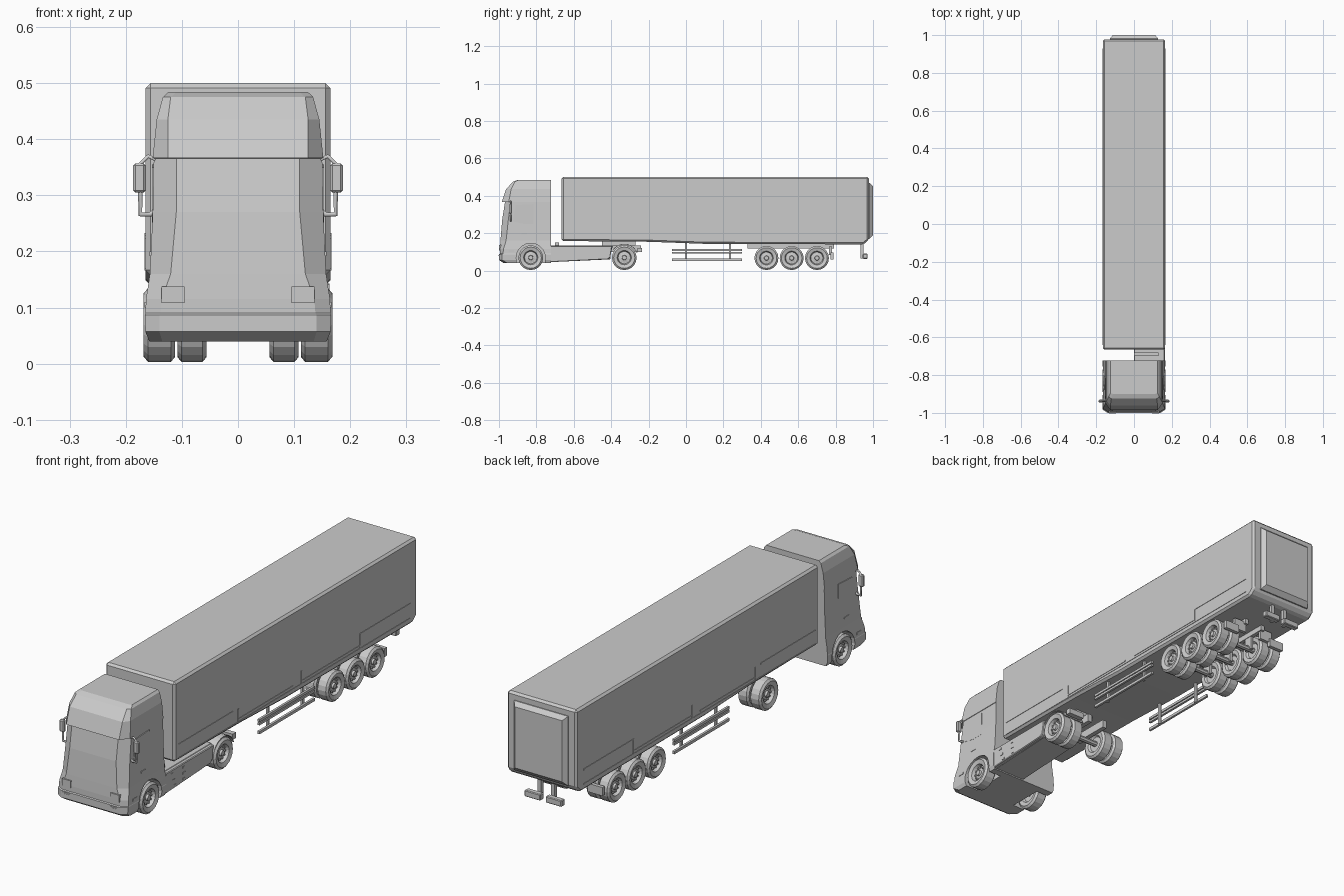
import bpy, bmesh, math
from mathutils import Matrix, Vector

if "Cube" in bpy.data.objects:
    bpy.data.objects.remove(bpy.data.objects["Cube"])


def finish(name, bm, mirror=False, bevel=0.0):
    bmesh.ops.recalc_face_normals(bm, faces=bm.faces)
    mesh = bpy.data.meshes.new(name)
    bm.to_mesh(mesh)
    bm.free()
    ob = bpy.data.objects.new(name, mesh)
    bpy.context.collection.objects.link(ob)
    if bevel:
        m = ob.modifiers.new("bevel", 'BEVEL')
        m.width, m.segments, m.limit_method = bevel, 1, 'ANGLE'
    if mirror:
        ob.modifiers.new("mirror", 'MIRROR')
    return ob


def add_box(bm, x, y, z):
    size = Vector((x[1] - x[0], y[1] - y[0], z[1] - z[0]))
    mid = Vector((sum(x) / 2, sum(y) / 2, sum(z) / 2))
    bmesh.ops.create_cube(bm, size=1, matrix=Matrix.Translation(mid) @ Matrix.Diagonal(size).to_4x4())


def box(name, x, y, z, mirror=False, bevel=0.0):
    bm = bmesh.new()
    add_box(bm, x, y, z)
    return finish(name, bm, mirror, bevel)


def extrude_profile(name, pts, x0, x1, mirror=False, bevel=0.0):
    """Side profile of (y, z) points extruded along x."""
    bm = bmesh.new()
    face = bm.faces.new([bm.verts.new((x0, y, z)) for y, z in pts])
    new = bmesh.ops.extrude_face_region(bm, geom=[face])['geom']
    bmesh.ops.translate(bm, vec=(x1 - x0, 0, 0), verts=[v for v in new if isinstance(v, bmesh.types.BMVert)])
    return finish(name, bm, mirror, bevel)


def loft(name, rings, mirror=False):
    bm = bmesh.new()
    loops = [[bm.verts.new(p) for p in ring] for ring in rings]
    n = len(loops[0])
    for a, b in zip(loops, loops[1:]):
        for i in range(n):
            bm.faces.new((a[i], a[(i + 1) % n], b[(i + 1) % n], b[i]))
    bm.faces.new(loops[0])
    bm.faces.new(loops[-1])
    return finish(name, bm, mirror)


def cyl(bm, r, x0, x1, y, z, sides):
    mat = Matrix.Translation(((x0 + x1) / 2, y, z)) @ Matrix.Rotation(math.pi / 2, 4, 'Y')
    bmesh.ops.create_cone(bm, cap_ends=True, segments=sides, radius1=r, radius2=r, depth=x1 - x0, matrix=mat)


def tube(name, pts, r):
    cu = bpy.data.curves.new(name, 'CURVE')
    cu.dimensions, cu.bevel_depth, cu.bevel_resolution, cu.use_fill_caps = '3D', r, 1, True
    sp = cu.splines.new('POLY')
    sp.points.add(len(pts) - 1)
    for p, c in zip(sp.points, pts):
        p.co = (*c, 1)
    ob = bpy.data.objects.new(name, cu)
    bpy.context.collection.objects.link(ob)
    ob.modifiers.new("mirror", 'MIRROR')


def wheel(name, y, r, x_in, x_out, dished=True):
    """Lathed tyre and rim, mirrored to both sides."""
    w, z = x_out - x_in, r + 0.003
    face = [(0, .86), (.17, .86), (.2, .7), (.5, .62), (.58, .9)] if dished else [(0, .5), (.55, .5), (.58, .9)]
    prof = face + [(.66, .93), (.86, 1), (1, .86), (1, .14), (.86, 0), (.6, .04), (.5, .2), (0, .2)]
    bm = bmesh.new()
    vs = [bm.verts.new((x_in + t * w, y, z + k * r)) for k, t in prof]
    edges = [bm.edges.new(e) for e in zip(vs, vs[1:])]
    bmesh.ops.spin(bm, geom=vs + edges, cent=(0, y, z), axis=(1, 0, 0), angle=2 * math.pi, steps=20)
    bmesh.ops.remove_doubles(bm, verts=bm.verts, dist=1e-5)
    if dished:
        for i in range(10):
            a = i * math.pi / 5
            cyl(bm, .004, x_in + .6 * w, x_in + .74 * w, y + .4 * r * math.cos(a), z + .4 * r * math.sin(a), 6)
    finish(name, bm, True)


# Trailer body and rear door
extrude_profile("trailer_body", [(-.665, .158), (-.2, .154), (.1, .143), (.95, .14), (.978, .165),
                                 (.978, .5), (-.665, .5)], -.165, .165, bevel=.009)
loft("rear_door", [[(-a, y, lo), (a, y, lo), (a, y, hi), (-a, y, hi)]
                   for a, y, lo, hi in ((.128, .975, .17, .468), (.128, .982, .17, .468), (.112, 1.0, .19, .452))])

# Stepped trim along the trailer sides
bm = bmesh.new()
for y0, y1, z in ((-.64, -.27, .226), (-.235, .14, .18), (.2, .59, .18), (.59, .93, .23)):
    add_box(bm, (.163, .167), (y0, y1), (z - .003, z + .003))
for y, z1 in ((-.235, .225), (.195, .225), (.592, .23)):
    add_box(bm, (.163, .167), (y - .003, y + .003), (.17, z1))
add_box(bm, (.163, .167), (-.64, .93), (.166, .17))
finish("side_trim", bm, True)

# Cab lofted upward: z, front centre y, front corner y, half width, centre half width
levels = [(.04, -.975, -.955, .158, .135), (.057, -1.0, -.983, .165, .14), (.087, -1.0, -.983, .166, .14),
          (.09, -.995, -.978, .165, .138), (.115, -.995, -.976, .164, .136), (.16, -.992, -.962, .157, .12),
          (.27, -.983, -.95, .152, .11), (.366, -.968, -.938, .150, .11), (.367, -.985, -.948, .152, .125),
          (.435, -.962, -.935, .145, .125), (.475, -.925, -.915, .134, .12), (.484, -.9, -.895, .125, .11)]
cab = loft("cab", [[(-h, -.722, z), (-h, yc, z), (-c, yf, z), (c, yf, z), (h, yc, z), (h, -.722, z)]
                   for z, yf, yc, h, c in levels])

# Front wheel arches cut from the cab
bm = bmesh.new()
cyl(bm, .078, .1, .2, -.83, .068, 20)
add_box(bm, (.1, .2), (-.907, -.755), (.0, .066))
arch = finish("arch_cutter", bm, True)
arch.hide_render = True
arch.display_type = 'WIRE'
cut = cab.modifiers.new("arches", 'BOOLEAN')
cut.operation, cut.solver, cut.object, cut.use_self = 'DIFFERENCE', 'EXACT', arch, True

# Lamps, windows, handles and steps
box("headlight", (.095, .136), (-.999, -.98), (.108, .138), True)
box("fog_lamp_recess", (.094, .132), (-1.002, -.98), (.079, .083), True)
box("fog_lamp", (.098, .126), (-1.001, -.98), (.07, .077), True)
extrude_profile("side_window", [(-.925, .262), (-.91, .35), (-.815, .355), (-.815, .25), (-.87, .25)],
                .14, .1535, True)
box("door_handle", (.15, .1575), (-.88, -.85), (.192, .2), True)
box("door_step", (.15, .1665), (-.95, -.92), (.1, .11), True)

# Mirrors on bracket arms
box("mirror", (.164, .187), (-.945, -.93), (.305, .357), True, .004)
tube("mirror_arm_upper", [(.145, -.937, .363), (.16, -.937, .37), (.175, -.937, .355)], .004)
tube("mirror_arm_lower", [(.145, -.937, .275), (.156, -.937, .266), (.174, -.937, .266), (.174, -.937, .31)], .005)

# Tractor chassis, present on the right half only
extrude_profile("tractor_chassis", [(-.73, .045), (-.73, .134), (-.39, .134), (-.405, .09), (-.405, .06)],
                0, .15, bevel=.003)
extrude_profile("chassis_fairing", [(-.725, .045), (-.725, .132), (-.395, .132), (-.405, .07), (-.42, .06)],
                .145, .163, bevel=.003)
box("chassis_crossbar", (.0, .13), (-.7, -.68), (.13, .15))
box("rear_frame_rail", (.03, .05), (-.41, -.24), (.1, .135), True)
box("coupling_plate", (.0, .09), (-.45, -.27), (.133, .158))
bm = bmesh.new()
for y, z in ((-.68, .115), (-.66, .06), (-.6, .115), (-.6, .09), (-.6, .065), (-.67, .085)):
    add_box(bm, (.16, .165), (y - .008, y + .008), (z - .004, z + .004))
finish("fairing_vents", bm)

# Drive wheel mudguard with tail lamp
arc = [(math.radians(20 + 14 * i)) for i in range(10)]
extrude_profile("mudguard", [(-.33 + r * math.cos(a), .068 + r * math.sin(a))
                             for r, seq in ((.075, arc), (.072, arc[::-1])) for a in seq], .06, .163)
box("mudguard_lamp", (.08, .155), (-.258, -.235), (.098, .122))

# Wheels and axles
wheel("front_wheel", -.83, .066, .112, .168)
axles = [(-.83, .066), (-.33, .066)] + [(y, .064) for y in (.43, .565, .70)]
for i, (y, r) in enumerate(axles):
    bm = bmesh.new()
    cyl(bm, .012, -.13, .13, y, r + .003, 8)
    finish(f"axle_{i + 1}", bm)
    if i:
        wheel(f"outer_wheel_{i + 1}", y, r, .114, .167)
        wheel(f"inner_wheel_{i + 1}", y, r, .056, .108, False)

# Trailer suspension rails, hangers and rear marker boxes
box("suspension_rail", (.035, .052), (.33, .79), (.118, .147), True)
bm = bmesh.new()
for y in (.43, .565, .70):
    add_box(bm, (.037, .05), (y - .02, y + .02), (.06, .12))
finish("suspension_hangers", bm, True)
box("rear_guard", (.085, .155), (.772, .788), (.06, .096), True)
box("rear_guard_arm", (.04, .1), (.765, .78), (.082, .13), True)

# Side guard rails with posts
bm = bmesh.new()
for z0, z1 in ((.052, .064), (.09, .1), (.104, .115)):
    add_box(bm, (.145, .155), (-.075, .3), (z0, z1))
for y in (0, .235):
    add_box(bm, (.137, .146), (y - .006, y + .006), (.05, .152))
finish("side_guard", bm, True)

# Rear underrun posts and lamp plates
box("underrun_post", (.024, .04), (.932, .948), (.065, .15), True)
box("underrun_plate", (.012, .088), (.945, .97), (.063, .09), True, .003)
